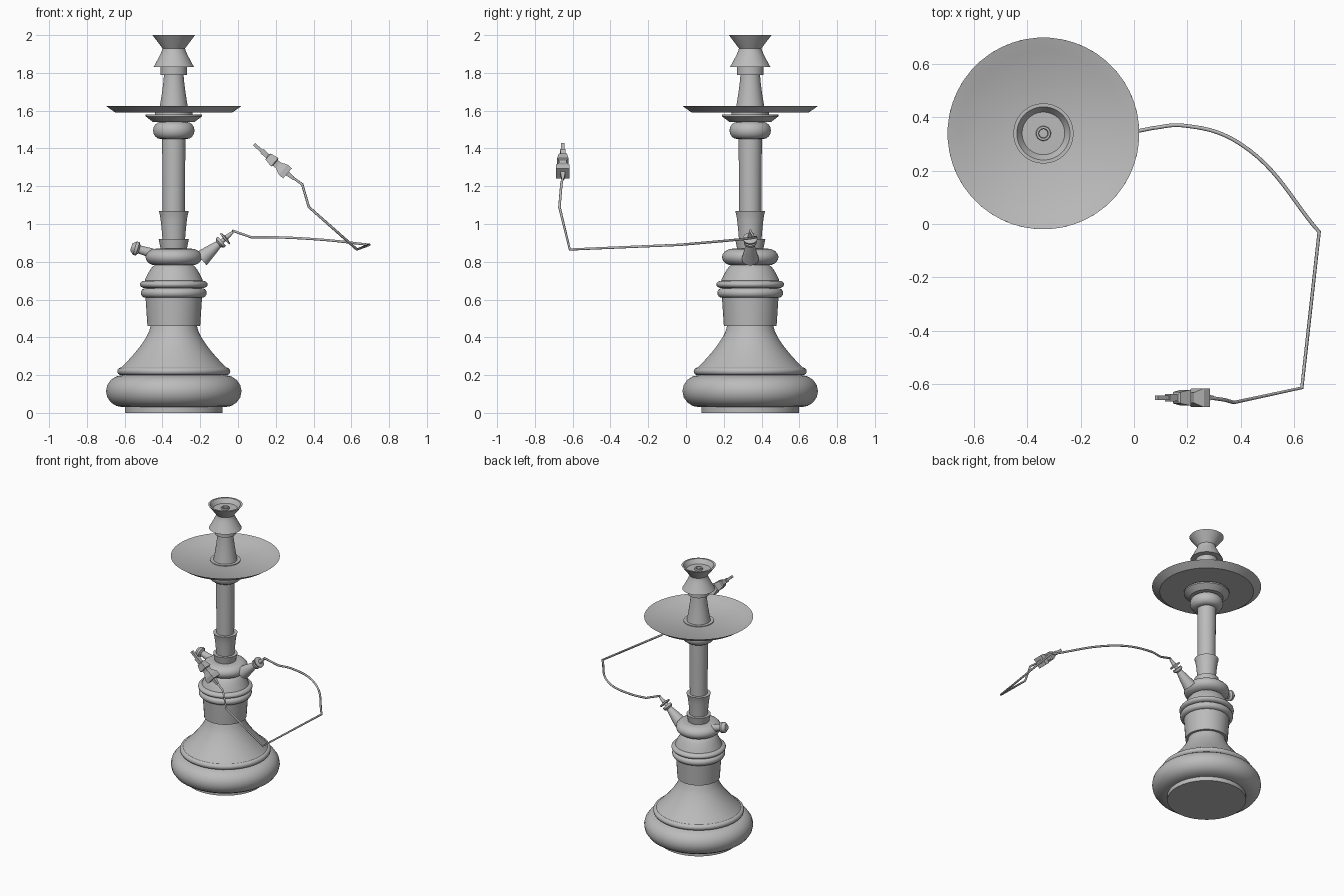
import bpy, math
from mathutils import Vector

cube = bpy.data.objects.get("Cube")
if cube:
    bpy.data.objects.remove(cube, do_unlink=True)

AXIS = Vector((-0.34, 0.34, 0))
UP = Vector((0, 0, 1))

grey = bpy.data.materials.new("plain grey")
grey.use_nodes = True
grey.diffuse_color = (0.5, 0.5, 0.5, 1)
shader = grey.node_tree.nodes["Principled BSDF"]
shader.inputs["Base Color"].default_value = grey.diffuse_color


def straight(bottom, top, lower_radius, upper_radius):
    """Cylinder or cone section of a turned profile."""
    return [(lower_radius, bottom), (upper_radius, top)]


def bulge(bottom, top, root, belly, steps=8):
    """Rounded moulding: half an ellipse swelling from root to belly."""
    profile = []
    for step in range(steps + 1):
        angle = math.pi * step / steps
        height = bottom + (top - bottom) * (1 - math.cos(angle)) / 2
        profile.append((root + (belly - root) * math.sin(angle), height))
    return profile


def curve(bottom, top, lower_radius, upper_radius, power, steps=6):
    """Curved taper: power above one is hollow, below one is domed."""
    profile = []
    for step in range(steps + 1):
        t = step / steps
        radius = upper_radius + (lower_radius - upper_radius) * (1 - t) ** power
        profile.append((radius, bottom + (top - bottom) * t))
    return profile


def lathe(name, profile, origin=AXIS, direction=UP, sides=40, smooth=True):
    """Revolve a profile of (radius, height) about an axis and cap both ends."""
    turn = direction.to_track_quat('Z', 'Y')
    verts, faces = [], []
    for radius, height in profile:
        for side in range(sides):
            angle = math.tau * (side + 0.5) / sides
            local = Vector((radius * math.cos(angle), radius * math.sin(angle), height))
            verts.append(origin + turn @ local)
    for lower in range(0, len(verts) - sides, sides):
        upper = lower + sides
        for side in range(sides):
            following = (side + 1) % sides
            faces.append((lower + side, lower + following, upper + following, upper + side))
    faces.append(tuple(reversed(range(sides))))
    faces.append(tuple(range(len(verts) - sides, len(verts))))

    mesh = bpy.data.meshes.new(name)
    mesh.from_pydata(verts, [], faces)
    mesh.materials.append(grey)
    part = bpy.data.objects.new(name, mesh)
    bpy.context.collection.objects.link(part)
    if smooth:
        bpy.ops.object.select_all(action='DESELECT')
        part.select_set(True)
        bpy.context.view_layer.objects.active = part
        bpy.ops.object.shade_smooth_by_angle(angle=math.radians(35))


# Vase: foot, round belly, shoulder ring and hollow neck
lathe("vase", straight(0, 0.03, 0.26, 0.26)
      + bulge(0.03, 0.2, 0.27, 0.36)
      + bulge(0.2, 0.24, 0.28, 0.3)
      + curve(0.24, 0.47, 0.28, 0.12, power=1.5))

# Collar: plain drum, two rings and a domed top
lathe("vase_collar", straight(0.46, 0.61, 0.14, 0.15)
      + bulge(0.61, 0.66, 0.15, 0.175)
      + bulge(0.66, 0.7, 0.15, 0.18)
      + curve(0.7, 0.79, 0.155, 0.09, power=0.6))

# Port disc, sockets and stem
lathe("port_disc", bulge(0.78, 0.87, 0.09, 0.15)
      + straight(0.87, 0.92, 0.07, 0.08))
lathe("stem_socket", curve(0.92, 1.07, 0.06, 0.08, power=0.6))
lathe("stem", straight(1, 1.46, 0.058, 0.062))

# Cup and flare carrying the tray
lathe("tray_support", bulge(1.45, 1.54, 0.07, 0.11)
      + straight(1.54, 1.57, 0.11, 0.15)
      + straight(1.58, 1.58, 0.15, 0.1)
      + straight(1.59, 1.6, 0.1, 0.1))

# Shallow tray with a sloping rim
lathe("tray", straight(1.59, 1.625, 0.31, 0.36)
      + straight(1.625, 1.595, 0.358, 0.31), sides=48)

# Tapered holder and the hollow bowl on top
lathe("bowl_holder", curve(1.59, 1.79, 0.08, 0.052, power=1.3)
      + straight(1.79, 1.83, 0.07, 0.07))
lathe("bowl", curve(1.83, 1.92, 0.108, 0.062, power=1.1)
      + straight(1.93, 2, 0.06, 0.113)
      + straight(2, 1.97, 0.1, 0.08)
      + straight(1.97, 1.98, 0.028, 0.026)
      + straight(1.98, 1.94, 0.018, 0.016))

# Release valve with a flared knob
lathe("release_valve", straight(0, 0.07, 0.026, 0.022)
      + straight(0.08, 0.095, 0.038, 0.037)
      + straight(0.115, 0.115, 0.02, 0.01),
      origin=Vector((-0.455, 0.34, 0.845)), direction=Vector((-1, 0, 0.3)), sides=20)

# Hose port, then its flanged connector, along one slanted axis
port_direction = Vector((1, 0, 0.85)).normalized()
port_start = Vector((-0.195, 0.34, 0.815))
lathe("hose_port", curve(0, 0.12, 0.045, 0.02, power=0.9)
      + straight(0.13, 0.145, 0.033, 0.033),
      origin=port_start, direction=port_direction, sides=20)
lathe("hose_connector", straight(0.14, 0.16, 0.012, 0.012)
      + straight(0.162, 0.17, 0.038, 0.038)
      + straight(0.175, 0.22, 0.014, 0.007),
      origin=port_start, direction=port_direction, sides=20)

# Thin hose: a soft sweep first, then straight runs with corners
hose = bpy.data.curves.new("hose", 'CURVE')
hose.dimensions = '3D'
hose.bevel_depth = 0.007
hose.bevel_resolution = 1
hose.use_fill_caps = True
hose.materials.append(grey)
path = [(-0.03, 0.34, 0.965), (0.07, 0.36, 0.93), (0.18, 0.37, 0.93), (0.4, 0.3, 0.92),
        (0.695, -0.03, 0.89), (0.63, -0.615, 0.865), (0.375, -0.67, 1.09),
        (0.34, -0.66, 1.21), (0.27, -0.65, 1.26)]
spline = hose.splines.new('BEZIER')
spline.bezier_points.add(len(path) - 1)
for index, (point, place) in enumerate(zip(spline.bezier_points, path)):
    point.co = place
    handle = 'AUTO' if index in (2, 3) else 'VECTOR'
    point.handle_left_type = point.handle_right_type = handle
bpy.context.collection.objects.link(bpy.data.objects.new("hose", hose))

# Square-sided mouthpiece: stepped blocks narrowing to the tip
lathe("mouthpiece", straight(-0.045, 0, 0.01, 0.018)
      + straight(0, 0.03, 0.05, 0.05)
      + straight(0.065, 0.085, 0.028, 0.028)
      + straight(0.09, 0.135, 0.042, 0.03)
      + straight(0.14, 0.18, 0.018, 0.02)
      + straight(0.18, 0.235, 0.012, 0.012),
      origin=Vector((0.262, -0.652, 1.268)), direction=Vector((-1, 0, 0.87)),
      sides=4, smooth=False)
